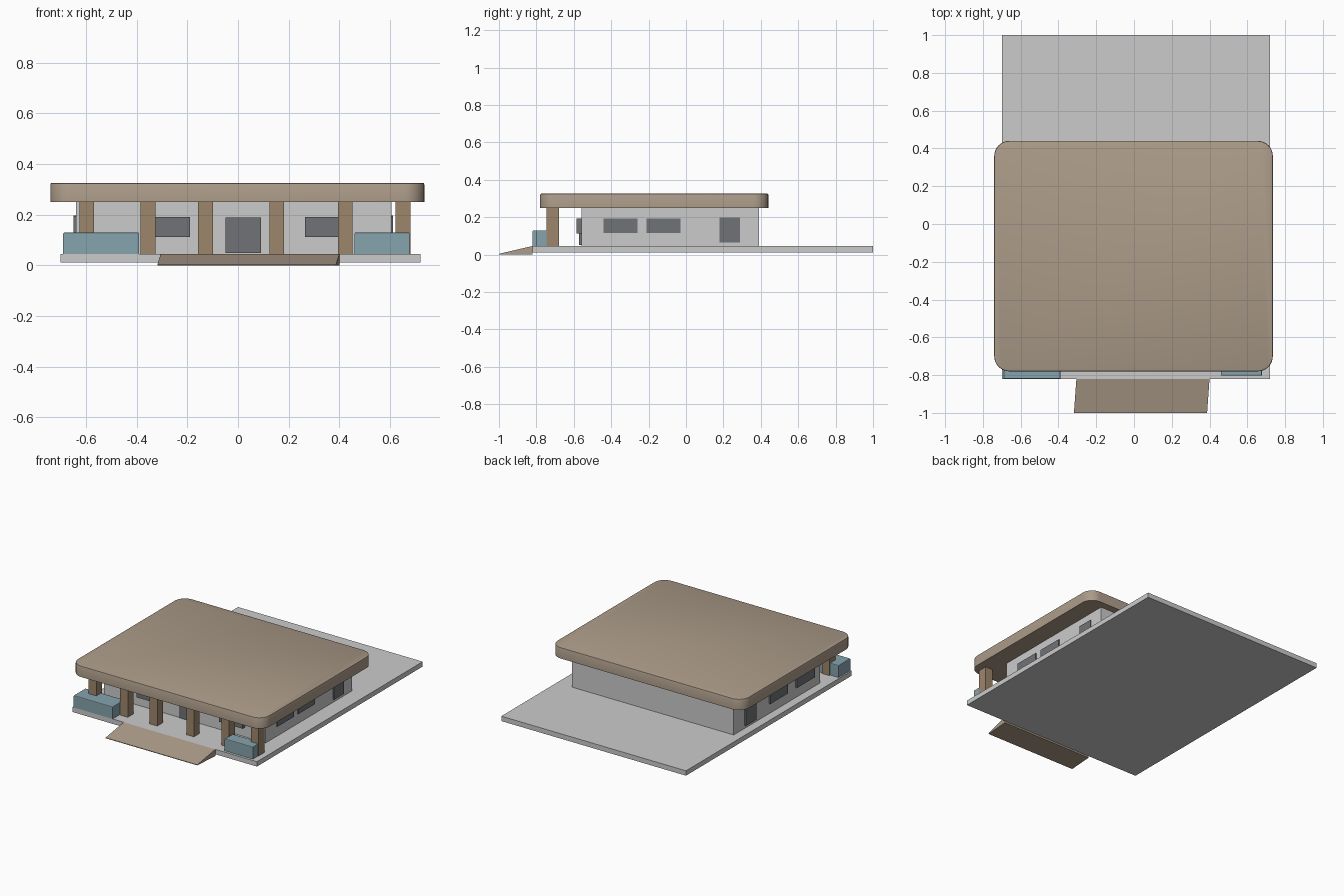
import bpy, bmesh

if "Cube" in bpy.data.objects:
    bpy.data.objects.remove(bpy.data.objects["Cube"])

def material(name, rgb):
    m = bpy.data.materials.new(name)
    m.diffuse_color = (*rgb, 1)
    m.use_nodes = True
    m.node_tree.nodes["Principled BSDF"].inputs["Base Color"].default_value = m.diffuse_color
    return m

TAN = material("tan_roof", (0.41, 0.33, 0.25))
WOOD = material("wood", (0.34, 0.24, 0.15))
BLUE = material("planter_blue", (0.24, 0.37, 0.42))
DARK = material("dark_glass", (0.16, 0.17, 0.18))

def finish(bm, name, mat=None):
    bmesh.ops.recalc_face_normals(bm, faces=bm.faces)
    me = bpy.data.meshes.new(name)
    bm.to_mesh(me)
    bm.free()
    ob = bpy.data.objects.new(name, me)
    bpy.context.collection.objects.link(ob)
    if mat:
        me.materials.append(mat)
    return ob

def box(name, x, y, z, mat=None, corner=0, edge=0):
    """Box from (min, max) ranges, optional rounded plan corners and softened rims."""
    bm = bmesh.new()
    bmesh.ops.create_cube(bm, size=1)
    for v in bm.verts:
        v.co = [r[0] if c < 0 else r[1] for c, r in zip(v.co, (x, y, z))]
    if corner:
        upright = [e for e in bm.edges if abs(e.verts[0].co.z - e.verts[1].co.z) > 1e-4]
        bmesh.ops.bevel(bm, geom=upright, offset=corner, segments=8, profile=0.5, affect='EDGES')
    if edge:
        rims = [e for e in bm.edges if e.verts[0].co.z > z[1] - 1e-4 and e.verts[1].co.z > z[1] - 1e-4]
        bmesh.ops.bevel(bm, geom=rims, offset=edge, segments=2, profile=0.5, affect='EDGES')
    return finish(bm, name, mat)

# Ground slab and building body
box("base_slab", (-0.70, 0.72), (-0.82, 1.0), (0.012, 0.046))
box("walls", (-0.64, 0.605), (-0.56, 0.39), (0.046, 0.252))

# Overhanging roof with rounded corners
roof = box("roof", (-0.74, 0.735), (-0.78, 0.44), (0.25, 0.326), TAN, corner=0.08, edge=0.006)
bpy.context.view_layer.objects.active = roof
roof.select_set(True)
bpy.ops.object.shade_smooth_by_angle()

# Porch posts
for i, x in enumerate((-0.597, -0.355, -0.128, 0.153, 0.423, 0.651)):
    box(f"porch_post_{i + 1}", (x - 0.029, x + 0.029), (-0.745, -0.68), (0.046, 0.252), WOOD)

# Planters at the front corners
box("planter_left", (-0.69, -0.39), (-0.82, -0.69), (0.045, 0.13), BLUE, edge=0.005)
box("planter_right", (0.46, 0.677), (-0.803, -0.715), (0.045, 0.13), BLUE, edge=0.005)

# Front door and windows
box("front_door", (-0.05, 0.09), (-0.572, -0.55), (0.05, 0.19), DARK)
box("front_window_left", (-0.37, -0.19), (-0.585, -0.55), (0.112, 0.192), DARK)
box("front_window_right", (0.265, 0.445), (-0.585, -0.55), (0.112, 0.192), DARK)

# Side doors and windows
for side, x, spans in (("right", (0.59, 0.612), ((-0.44, -0.26), (-0.21, -0.03), (0.18, 0.29))),
                       ("left", (-0.65, -0.62), ((-0.49, -0.29), (-0.19, 0.0), (0.155, 0.27)))):
    for part, y, z in zip(("window_front", "window_back", "door"), spans,
                          ((0.115, 0.193), (0.115, 0.193), (0.065, 0.197))):
        box(f"{side}_{part}", x, y, z, DARK)

# Entrance ramp: wedge, slightly skewed in plan
bm = bmesh.new()
ends = [[bm.verts.new(p) for p in ((xf, -1.0, 0), (xf, -1.0, 0.004), (xb, -0.82, 0.046), (xb, -0.82, 0))]
        for xf, xb in ((-0.318, -0.305), (0.387, 0.40))]
for end in ends:
    bm.faces.new(end)
for i in range(4):
    j = (i + 1) % 4
    bm.faces.new((ends[0][i], ends[0][j], ends[1][j], ends[1][i]))
finish(bm, "entrance_ramp", TAN)
